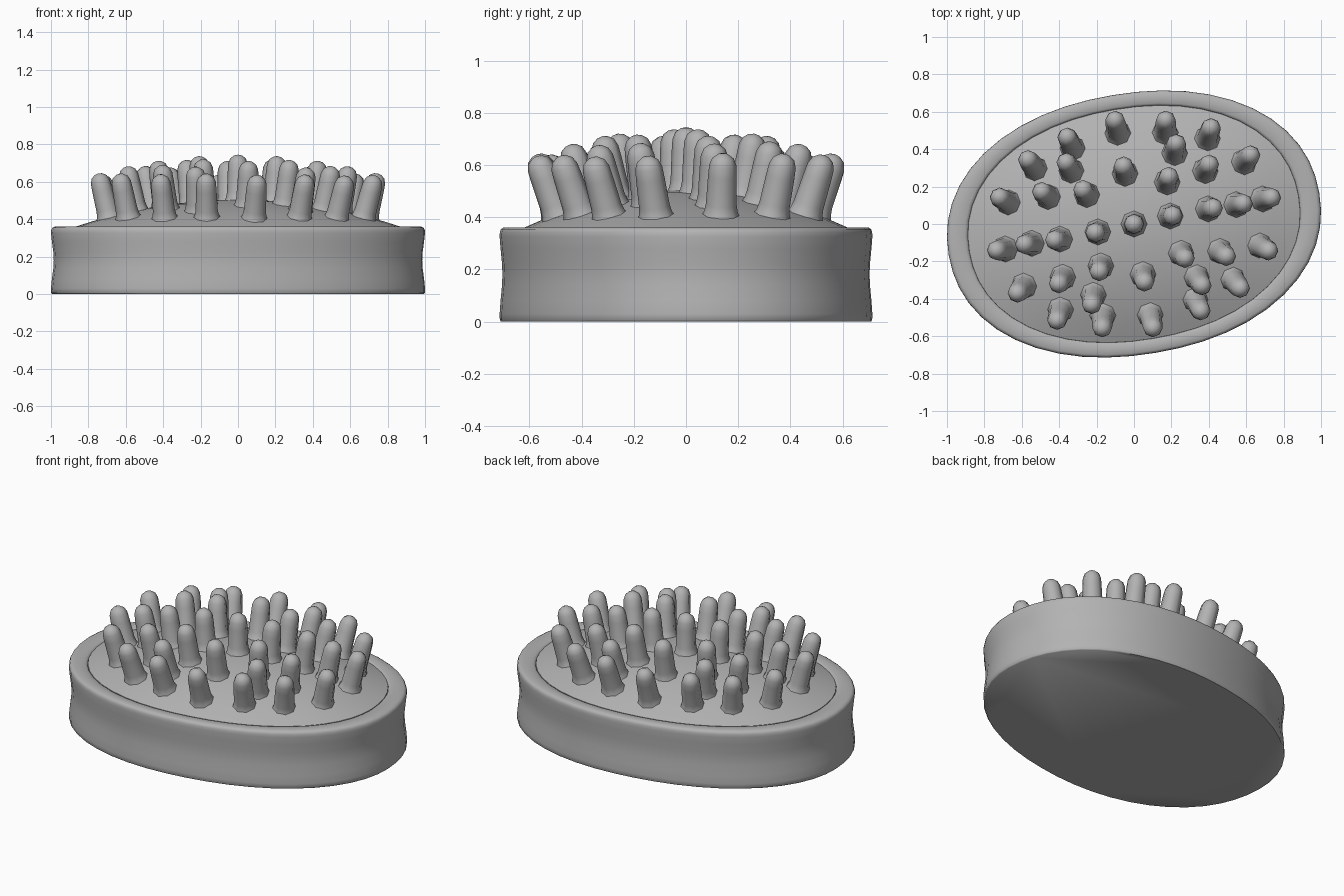
import bpy, bmesh, math
from mathutils import Vector

if "Cube" in bpy.data.objects:
    bpy.data.objects.remove(bpy.data.objects["Cube"])

GREY = bpy.data.materials.new("dark_grey")
GREY.diffuse_color = (.45, .45, .45, 1)
GREY.use_nodes = True
GREY.node_tree.nodes["Principled BSDF"].inputs["Base Color"].default_value = GREY.diffuse_color


def outline(n=48, a=1.005, b=.698, power=2.15, tilt=math.radians(9.5)):
    """Plump oval turned slightly, fitted to the overall width and depth."""
    pts = []
    for i in range(n):
        t = 2 * math.pi * i / n
        c, s = math.cos(t), math.sin(t)
        r = (abs(c) ** power + abs(s) ** power) ** (-1 / power)
        x, y = a * c * r, b * s * r
        pts.append((x * math.cos(tilt) - y * math.sin(tilt), x * math.sin(tilt) + y * math.cos(tilt)))
    mx, my = max(p[0] for p in pts), max(p[1] for p in pts)
    return [Vector((x / mx, y * .714 / my)) for x, y in pts]


def finish(bm, name, angle):
    bmesh.ops.recalc_face_normals(bm, faces=bm.faces)
    me = bpy.data.meshes.new(name)
    bm.to_mesh(me)
    bm.free()
    me.materials.append(GREY)
    ob = bpy.data.objects.new(name, me)
    bpy.context.collection.objects.link(ob)
    bpy.ops.object.select_all(action='DESELECT')
    ob.select_set(True)
    bpy.context.view_layer.objects.active = ob
    bpy.ops.object.shade_smooth_by_angle(angle=math.radians(angle))
    return ob


def skin(bm, rings):
    for r0, r1 in zip(rings, rings[1:]):
        n = len(r0)
        for i in range(n):
            j = (i + 1) % n
            bm.faces.new((r0[i], r0[j], r1[j], r1[i]))


def lofted(name, profile, cap_start, tip_z=None, angle=50):
    """Stack scaled copies of the outline; profile is (scale, z)."""
    bm = bmesh.new()
    rings = [[bm.verts.new((p.x * s, p.y * s, z)) for p in outline()] for s, z in profile]
    skin(bm, rings)
    if cap_start:
        bm.faces.new(rings[0])
    if tip_z is not None:
        tip, last = bm.verts.new((0, 0, tip_z)), rings[-1]
        for i in range(len(last)):
            bm.faces.new((last[i], last[(i + 1) % len(last)], tip))
    return finish(bm, name, angle)


# Body with a slightly waisted wall and a rounded rim
lofted("brush_body", [(.993, 0), (.999, .006), (1, .03), (.995, .08), (.987, .14), (.985, .18),
                      (.987, .22), (.995, .28), (1, .325), (.999, .342), (.993, .354),
                      (.98, .36), (.94, .361), (.905, .359), (.891, .353), (.888, .345)], True)

# Domed cushion
EDGE, RISE = .354, .15
lofted("cushion", [(.889, .345)] + [(.888 * t, EDGE + RISE * (1 - t * t))
                                    for t in (1, .85, .7, .55, .4, .25, .12)],
       False, EDGE + RISE)

# Bristle positions on one half; the rest are turned 180 degrees
TIPS = [(-.10, .55), (.17, .55), (.41, .51), (-.355, .46), (.62, .365), (-.565, .34),
        (-.36, .325), (-.055, .305), (.225, .425), (.40, .315), (.185, .25), (-.27, .18),
        (-.49, .17), (-.715, .14), (.205, .045), (.42, .085), (.58, .108), (.73, .14)]
ALL = [(0, 0)] + TIPS + [(-x, -y) for x, y in TIPS]
SHAPE = [(.076, -.015), (.064, .012), (.059, .04), (.055, .15), (.052, .195), (.041, .222), (.02, .237)]


def lean(x, y):
    """Outward slope direction of the cushion."""
    return 1.32 * x - .28 * y, -.28 * x + 2.52 * y


bm = bmesh.new()
for x, y in ALL:
    gx, gy = lean(x, y)
    axis = Vector((gx * .27, gy * .27, 1))
    bx, by = x - axis.x * .165, y - axis.y * .165
    hx, hy = lean(bx, by)
    base = Vector((bx, by, EDGE + RISE * (1 - min(1, bx * hx + by * hy))))
    axis = axis.normalized()
    u = Vector((0, 1, 0)).cross(axis).normalized()
    v = axis.cross(u)
    rings = []
    for r, h in SHAPE:
        rings.append([bm.verts.new(base + axis * h
                                   + u * r * math.cos(k * math.pi / 4)
                                   + v * r * math.sin(k * math.pi / 4)) for k in range(8)])
    skin(bm, rings)
    tip = bm.verts.new(base + axis * .241)
    for k in range(8):
        bm.faces.new((rings[-1][k], rings[-1][(k + 1) % 8], tip))
finish(bm, "bristles", 60)
